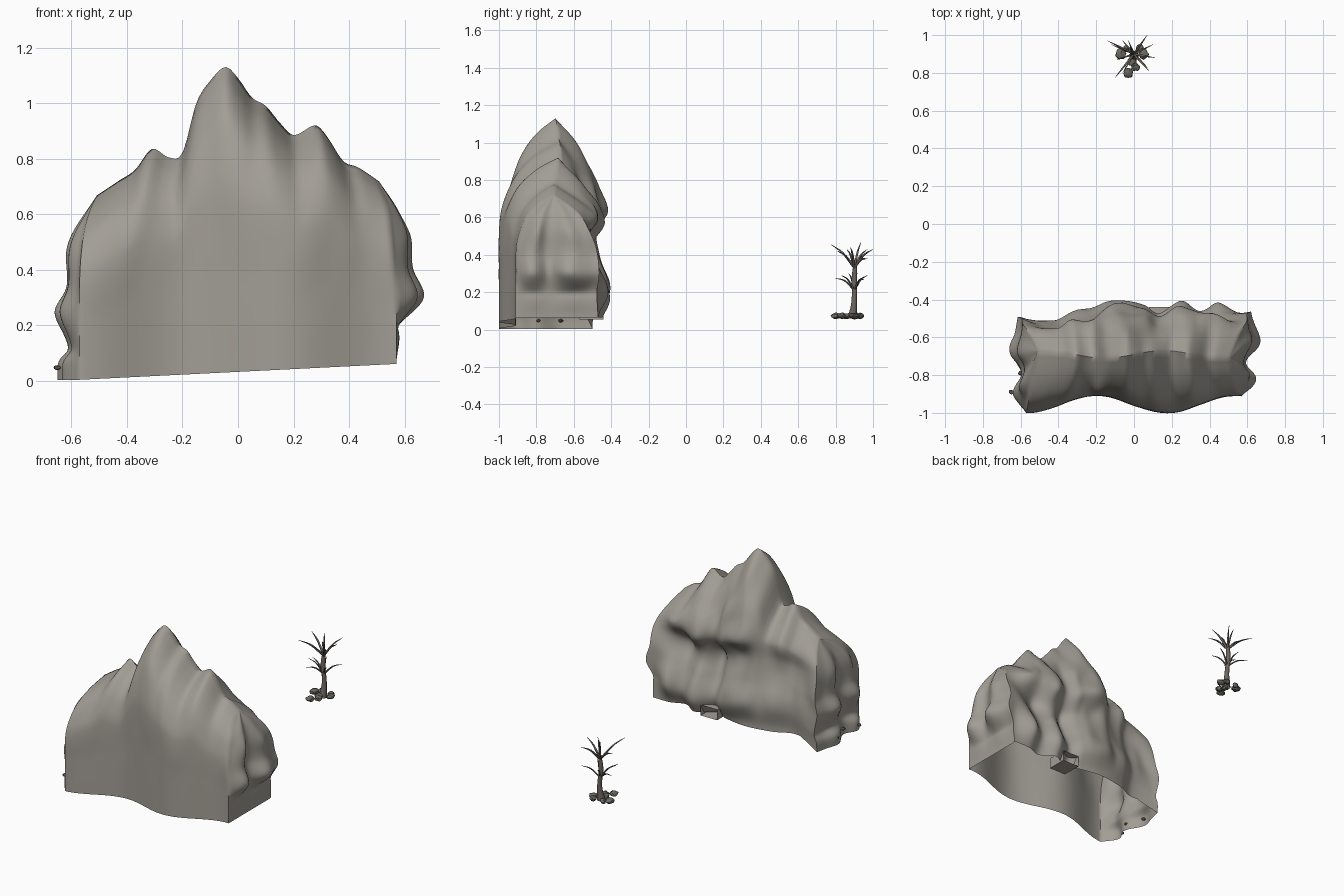
import bpy, bmesh, math, random
from mathutils import Vector, noise

if "Cube" in bpy.data.objects:
    bpy.data.objects.remove(bpy.data.objects["Cube"])

random.seed(4)


def material(name, rgb):
    m = bpy.data.materials.new(name)
    m.diffuse_color = (*rgb, 1)
    m.use_nodes = True
    m.node_tree.nodes["Principled BSDF"].inputs["Base Color"].default_value = m.diffuse_color
    return m


STONE = material("stone", (0.36, 0.34, 0.30))
BARK = material("bark", (0.15, 0.13, 0.115))
DARK = material("dark_stone", (0.15, 0.14, 0.12))


def finish(name, bm, mat, angle=40):
    me = bpy.data.meshes.new(name)
    bm.to_mesh(me)
    bm.free()
    ob = bpy.data.objects.new(name, me)
    bpy.context.collection.objects.link(ob)
    me.materials.append(mat)
    bpy.ops.object.select_all(action='DESELECT')
    ob.select_set(True)
    bpy.context.view_layer.objects.active = ob
    bpy.ops.object.shade_smooth_by_angle(angle=math.radians(angle))
    return ob


def curve(pts, x):
    """Smooth (Hermite) interpolation through x-sorted points."""
    n = len(pts)
    x = min(max(x, pts[0][0]), pts[-1][0])
    i = next((j for j in range(n - 1) if x <= pts[j + 1][0]), n - 2)

    def slope(j):
        a, b = pts[max(j - 1, 0)], pts[min(j + 1, n - 1)]
        return (b[1] - a[1]) / (b[0] - a[0])
    (x0, y0), (x1, y1) = pts[i], pts[i + 1]
    h = x1 - x0
    t = (x - x0) / h
    return ((2*t**3 - 3*t*t + 1) * y0 + (t**3 - 2*t*t + t) * h * slope(i)
            + (3*t*t - 2*t**3) * y1 + (t**3 - t*t) * h * slope(i + 1))


def smooth(a, b, x):
    t = min(max((x - a) / (b - a), 0), 1)
    return t * t * (3 - 2 * t)


# ---- mountain profiles: skyline, back outline, and vertical sections ----
SKY = [(-.52, .66), (-.43, .72), (-.37, .76), (-.31, .835), (-.25, .805), (-.2, .82),
       (-.15, 1.0), (-.1, 1.08), (-.045, 1.13), (0, 1.09), (.05, 1.02), (.1, .99),
       (.15, .93), (.2, .885), (.28, .92), (.32, .88), (.38, .79), (.43, .77), (.52, .71)]
BACK = [(-.57, -.5), (-.42, -.53), (-.3, -.48), (-.1, -.45), (.05, -.48), (.13, -.53),
        (.25, -.46), (.35, -.51), (.45, -.47), (.57, -.47)]
K_FRONT = [(0, 0), (.3, 0), (.58, .01), (.72, .12), (.83, .3), (.93, .62), (1, 1)]
K_BACK = [(0, 0), (.3, 0), (.5, .08), (.7, .2), (.85, .45), (1, 1)]
B_BACK = [(0, 0), (.07, 0), (.2, .05), (.35, 0), (.48, -.03), (.61, .06), (.75, .03),
          (.9, 0), (1.13, 0)]
K_SIDE = [(0, 0), (.3, 0), (.5, .05), (.7, .2), (.85, .42), (1, 1)]
B_RIGHT = [(0, 0), (.2, 0), (.36, .1), (.52, .065), (.7, .07), (.85, .03), (1, 0)]
B_LEFT = [(0, .08), (.1, .075), (.17, .04), (.36, .09), (.5, .055), (.7, .06), (.85, .03), (1, 0)]
B_PLAN = [(0, 0), (.2, .8), (.4, .3), (.65, 1), (.85, .7), (1, .5)]
HALF = .57


def front_y(x):
    return -.955 + .045 * math.cos(2 * math.pi * (x + .2) / .74)


def perimeter():
    """(x, y, side, v): front, right, back, left."""
    nx, ny = 72, 26
    out = []
    for i in range(nx):
        x = -HALF + 2 * HALF * i / nx
        out.append((x, front_y(x), 'F', 0))
    for i in range(ny):
        v = i / ny
        a, b = front_y(HALF), curve(BACK, HALF)
        out.append((HALF, a + (b - a) * v, 'S', v))
    for i in range(nx):
        x = HALF - 2 * HALF * i / nx
        out.append((x, curve(BACK, x), 'B', 1))
    for i in range(ny):
        v = 1 - i / ny
        a, b = front_y(-HALF), curve(BACK, -HALF)
        out.append((-HALF, a + (b - a) * v, 'S', v))
    return out


def mountain_point(p, t):
    x, y, side, v = p
    rx = x * .89
    ry = -.69 + .02 * math.sin(9 * x)
    top = curve(SKY, rx)
    w = 0 if side == 'F' else 1
    base = .033 + .05 * x
    if side == 'B':
        w = smooth(.42, HALF, abs(x))
        base = .065 if x > -.45 else .065 * (x + HALF) / .12 + .004
    z = base + (top - base) * t
    back = 0
    if side == 'F':
        # the vertical wall ends a little lower toward both corners
        s = .6 - .04 * smooth(.35, HALF, abs(x))
        k = curve(K_FRONT, .58 * t / s if t < s else .58 + .42 * (t - s) / (1 - s))
    else:
        k = (1 - w) * curve(K_BACK, t) + w * curve(K_SIDE, t)
        # ledges on the back, weaker on the left dome
        back = ((1 - w) * curve(B_BACK, z + .04 * math.sin(7 * x))
                * (.45 + .55 * smooth(-.25, -.05, x)) * min(1, (1 - t) * 4))
    bulge = w * curve(B_PLAN, v) * curve(B_RIGHT if x > 0 else B_LEFT, t)
    co = Vector((x + (rx - x) * k + math.copysign(bulge, x), y + (ry - y) * k + back, z))
    # craggy relief, fading to nothing at rim, ridge and front wall
    amp = .025 * math.sin(math.pi * t) * (.35 * t if side == 'F' else min(1, v * 4))
    edge = 1 if side != 'F' else min(1, (HALF - abs(x)) * 8)
    n = noise.noise_vector(Vector((co.x * 9, co.y * 9, co.z * 4)))
    return co + Vector((n.x * .6, n.y, 0)) * amp * edge


bm = bmesh.new()
ROWS = 52
loop = perimeter()
rows = [[bm.verts.new(mountain_point(p, r / ROWS)) for p in loop] for r in range(ROWS + 1)]
for lo, hi in zip(rows, rows[1:]):
    for i in range(len(loop)):
        j = (i + 1) % len(loop)
        bm.faces.new((lo[i], lo[j], hi[j], hi[i]))
bmesh.ops.remove_doubles(bm, verts=bm.verts, dist=.0008)
finish("mountain", bm, STONE, 60)

# ---- small open stone duct at the back foot ----
bm = bmesh.new()
bmesh.ops.create_cube(bm, size=1)
bmesh.ops.scale(bm, vec=(.12, .13, .07), verts=bm.verts)
bmesh.ops.translate(bm, vec=(.14, -.505, .09), verts=bm.verts)
bm.normal_update()
bmesh.ops.delete(bm, geom=[f for f in bm.faces if abs(f.normal.y) > .9], context='FACES_ONLY')
finish("duct", bm, STONE)


def rock(name, loc, size):
    bm = bmesh.new()
    bmesh.ops.create_icosphere(bm, subdivisions=2, radius=1)
    seed = Vector((random.random() * 9, random.random() * 9, 0))
    for v in bm.verts:
        v.co *= 1 + .35 * noise.noise(v.co * 1.3 + seed)
        v.co = Vector(a * b for a, b in zip(v.co, size)) + Vector(loc)
    finish(name, bm, DARK, 25)


# ---- pebbles on the left foot, and rocks around the tree ----
for x, y in ((-.65, -.89), (-.6, -.79), (-.64, -.67)):
    rock("pebble", (x, y, .048), (.014, .012, .009))
for x, y, s in ((-.07, .9, .03), (.05, .9, .027), (-.01, .86, .024), (.01, .83, .022),
                (-.03, .8, .026), (.03, .93, .02), (-.04, .93, .018)):
    rock("tree_rock", (x, y, .074), (s, s, .017))


def limb(name, pts, radii, sides=7):
    """Tapered tube along a smooth path."""
    bm = bmesh.new()
    n = 10
    path = [Vector(curve([(i, p[a]) for i, p in enumerate(pts)], (len(pts) - 1) * s / n)
                   for a in range(3)) for s in range(n + 1)]
    prev = None
    for s, c in enumerate(path):
        d = path[min(s + 1, n)] - path[max(s - 1, 0)]
        q = d.to_track_quat('Z', 'X')
        r = curve([(i / (len(radii) - 1), v) for i, v in enumerate(radii)], s / n)
        ring = [bm.verts.new(c + q @ Vector((math.cos(a) * r, math.sin(a) * r, 0)))
                for a in (2 * math.pi * i / sides for i in range(sides))]
        if prev:
            # match ring rotation to the previous ring to avoid twists
            k = min(range(sides), key=lambda o: (ring[o].co - prev[0].co).length)
            ring = ring[k:] + ring[:k]
            for i in range(sides):
                j = (i + 1) % sides
                bm.faces.new((prev[i], prev[j], ring[j], ring[i]))
        prev = ring
    bm.faces.new(prev)
    finish(name, bm, BARK, 60)


# ---- dead tree: trunk, upper and lower spiky branches ----
limb("trunk", [(0, .89, .06), (.004, .9, .16), (-.006, .9, .26), (0, .905, .36)],
     [.026, .016, .014, .015, .009], 9)
UPPER = [(-.1, .775, .455), (.08, .81, .42), (-.02, .935, .465), (.07, 1.0, .43),
         (-.14, .97, .43), (.11, .88, .44), (.03, .86, .43), (-.06, .97, .38)]
LOWER = [(-.06, .8, .275), (.07, .83, .29), (.1, .95, .28), (-.12, .95, .27),
         (-.03, .97, .29), (-.09, .87, .3)]
for tips, z0, r in ((UPPER, .33, .007), (LOWER, .21, .0055)):
    for t in tips:
        a, b = Vector((0, .9, z0)), Vector(t)
        mid = a.lerp(b, .5) + Vector((0, 0, .018))
        limb("branch", [a, mid, b], [r, r * .8, .001], 6)
